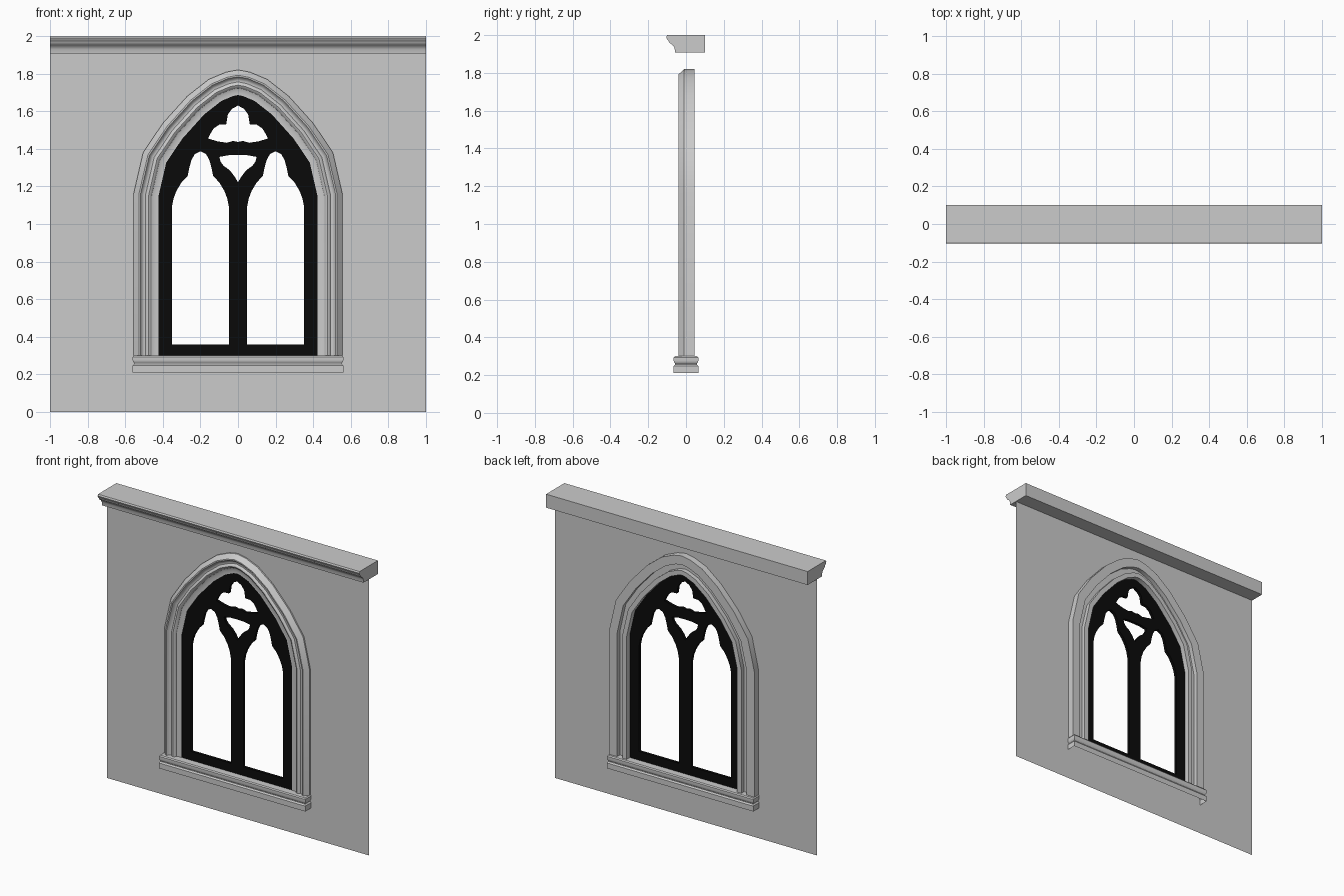
import bpy, bmesh, math
from mathutils import Vector

if "Cube" in bpy.data.objects:
    bpy.data.objects.remove(bpy.data.objects["Cube"])


def mirrored(half):
    """Close a right-half outline by mirroring it across x = 0."""
    return half + [(-x, z) for x, z in reversed(half) if abs(x) > 1e-6]


def smooth(obj):
    bpy.ops.object.select_all(action='DESELECT')
    obj.select_set(True)
    bpy.context.view_layer.objects.active = obj
    bpy.ops.object.shade_smooth_by_angle(angle=math.radians(35))


def loft(name, rings, closed=True, caps=()):
    """Skin a list of equal-length rings; caps lists ring indices to fill."""
    bm = bmesh.new()
    rows = [[bm.verts.new(p) for p in r] for r in rings]
    n = len(rings[0])
    for a, b in zip(rows, rows[1:]):
        for i in range(n if closed else n - 1):
            j = (i + 1) % n
            bm.faces.new((a[i], a[j], b[j], b[i]))
    for i in caps:
        bm.faces.new(rows[i])
    bmesh.ops.recalc_face_normals(bm, faces=bm.faces)
    mesh = bpy.data.meshes.new(name)
    bm.to_mesh(mesh)
    bm.free()
    obj = bpy.data.objects.new(name, mesh)
    bpy.context.collection.objects.link(obj)
    smooth(obj)
    return obj


def panel(name, outlines, half_depth=0.0):
    """Filled upright sheet; the first outline is the edge, the rest are holes."""
    cu = bpy.data.curves.new(name, 'CURVE')
    cu.dimensions = '2D'
    cu.fill_mode = 'BOTH'
    cu.extrude = half_depth
    for pts in outlines:
        sp = cu.splines.new('POLY')
        sp.points.add(len(pts) - 1)
        for p, (x, z) in zip(sp.points, pts):
            p.co = (x, z, 0, 1)
        sp.use_cyclic_u = True
    obj = bpy.data.objects.new(name, cu)
    bpy.context.collection.objects.link(obj)
    obj.rotation_euler.x = math.pi / 2
    bpy.ops.object.select_all(action='DESELECT')
    obj.select_set(True)
    bpy.context.view_layer.objects.active = obj
    bpy.ops.object.convert(target='MESH')
    return bpy.context.view_layer.objects.active


# Outer line of the pointed arch, right foot to left foot
ARCH = mirrored([(.555, .30), (.555, 1.163), (.505, 1.38), (.40, 1.536),
                 (.27, 1.68), (.155, 1.77), (.064, 1.808), (0, 1.82)])


def arch_offset(d):
    """Arch line moved inward by d with mitred corners."""
    pts = [Vector(p) for p in ARCH]
    dirs = [(b - a).normalized() for a, b in zip(pts, pts[1:])]
    nrm = [Vector((-t.y, t.x)) for t in dirs]
    out = []
    for i, p in enumerate(pts):
        a, b = nrm[max(i - 1, 0)], nrm[min(i, len(nrm) - 1)]
        out.append(tuple(p + (a + b) * d / (1 + a.dot(b))))
    return out


# Wall sheet with the arched opening
hole = arch_offset(.05)
hole = [(hole[0][0], .27)] + hole[1:-1] + [(hole[-1][0], .27)]
panel("wall", [[(-1, 0), (1, 0), (1, 1.91), (-1, 1.91)], hole])

# Moulded arch surround: (inset, y) section swept along the arch
SECTION = [(0, .045), (0, -.01), (.028, -.04), (.036, -.04), (.044, -.028),
           (.054, -.022), (.063, -.022), (.07, -.03), (.08, -.033),
           (.09, -.028), (.096, -.018), (.11, -.012), (.132, -.012),
           (.132, .045), (.10, .045), (.10, .015), (.06, .015), (.06, .045)]
lines = [(arch_offset(d), y) for d, y in SECTION]
loft("arch_surround", [[(l[i][0], y, l[i][1]) for l, y in lines]
                       for i in range(len(ARCH))], caps=(0, -1))

# Dark tracery with two lights, a spandrel opening and a trefoil
light = mirrored([(.152, .36), (.152, 1.09), (.143, 1.135), (.128, 1.175),
                  (.10, 1.222), (.068, 1.255), (.06, 1.295), (.048, 1.34),
                  (.03, 1.372), (0, 1.387)])
spandrel = mirrored([(0, 1.367), (.05, 1.366), (.1, 1.357), (.092, 1.33),
                     (.075, 1.308), (.045, 1.287), (.02, 1.255), (0, 1.222)])
trefoil = mirrored([(0, 1.63), (.032, 1.613), (.054, 1.583), (.063, 1.53),
                    (.10, 1.528), (.13, 1.508), (.15, 1.475), (.16, 1.455),
                    (.11, 1.44), (.06, 1.432), (.025, 1.442), (0, 1.436)])
tracery = panel("window_tracery", [
    arch_offset(.125),
    [(x - .2, z) for x, z in light], [(x + .2, z) for x, z in light],
    spandrel, trefoil], .01)
black = bpy.data.materials.new("black")
black.diffuse_color = (.003, .003, .003, 1)
black.use_nodes = True
black.node_tree.nodes["Principled BSDF"].inputs["Base Color"].default_value = black.diffuse_color
tracery.data.materials.append(black)

# Sill: rectangles stacked into two bands with a groove, open underneath
BANDS = [(.56, .065, .21), (.56, .065, .247), (.552, .057, .256),
         (.552, .057, .26), (.558, .063, .268), (.56, .065, .275),
         (.56, .065, .293), (.554, .059, .30)]
loft("window_sill", [[(-x, -y, z), (x, -y, z), (x, y, z), (-x, y, z)]
                     for x, y, z in BANDS], caps=(-1,))

# Cornice along the top of the wall
CORNICE = [(.1, 2), (-.1, 2), (-.105, 1.99), (-.1, 1.977), (-.093, 1.972),
           (-.09, 1.962), (-.078, 1.952), (-.067, 1.944), (-.06, 1.93),
           (-.058, 1.907), (.1, 1.907)]
loft("cornice", [[(x, y, z) for y, z in CORNICE] for x in (-1, 1)], caps=(0, 1))
